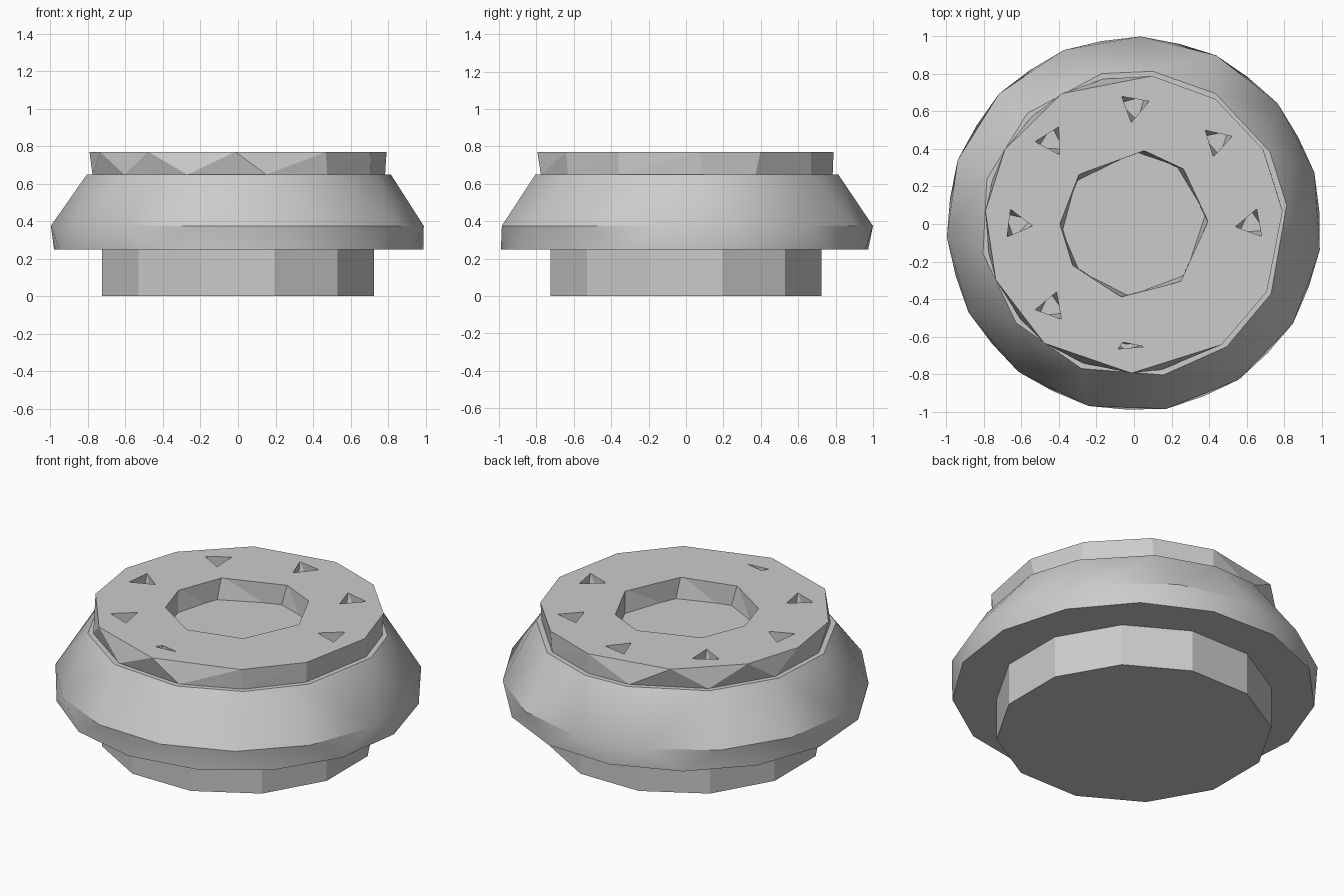
import bpy
import bmesh
from math import radians, sin, cos

cube = bpy.data.objects.get("Cube")
if cube:
    bpy.data.objects.remove(cube, do_unlink=True)

# One plain grey for the whole fitting
grey = bpy.data.materials.new("plain_grey")
grey.use_nodes = True
colour = (0.6, 0.6, 0.6, 1)
grey.diffuse_color = colour
grey.node_tree.nodes["Principled BSDF"].inputs["Base Color"].default_value = colour


def ring(radius, z, angles, centre=(0, 0), squash=1):
    """Polygon with corners at the given angles."""
    return [(centre[0] + radius * cos(radians(a)),
             centre[1] + radius * squash * sin(radians(a)), z) for a in angles]


def even(count, start):
    return [start + i * 360 / count for i in range(count)]


def add_hull(bm, *rings):
    """Close stacked rings into one faceted convex solid."""
    verts = [bm.verts.new(p) for r in rings for p in r]
    bmesh.ops.convex_hull(bm, input=verts)


def make_object(name, bm):
    bmesh.ops.dissolve_limit(bm, angle_limit=radians(0.5), verts=bm.verts, edges=bm.edges)
    bmesh.ops.recalc_face_normals(bm, faces=bm.faces)
    mesh = bpy.data.meshes.new(name)
    bm.to_mesh(mesh)
    bm.free()
    mesh.materials.append(grey)
    obj = bpy.data.objects.new(name, mesh)
    bpy.context.collection.objects.link(obj)
    return obj


def activate(obj):
    bpy.ops.object.select_all(action='DESELECT')
    obj.select_set(True)
    bpy.context.view_layer.objects.active = obj


def solid(name, *rings):
    bm = bmesh.new()
    add_hull(bm, *rings)
    return make_object(name, bm)


SHOULDER_Z, TOP_Z = 0.65, 0.77
shoulder_angles = [-79, -53, -27, 7, 28, 58, 83, 102, 134, 163, 191, 220, 250]
top_angles = [-91, -54, -27, 5, 30, 57, 83, 119, 150, 175, 202, 233]

# Foot
solid("foot", ring(0.75, 0, even(12, 15)), ring(0.75, 0.26, even(12, 15)))

# Wide body with zigzag lower band and sloping shoulder
body = solid("body", ring(0.99, 0.25, even(15, -92)),
             ring(1.0, 0.375, even(15, -80)),
             ring(0.82, SHOULDER_Z, shoulder_angles))
activate(body)
bpy.ops.object.shade_smooth_by_angle(angle=radians(25))

# Collar
collar = solid("collar", ring(0.79, SHOULDER_Z - 0.002, shoulder_angles),
               ring(0.795, TOP_Z, top_angles))

# Cutter for the central recess and the small three-sided pits
bm = bmesh.new()
recess = [2, 48, 82, 138, 180, 214, 260, 309]
add_hull(bm, ring(0.375, SHOULDER_Z - 0.05, [a + 6 for a in recess]),
         ring(0.395, TOP_Z + 0.01, recess))
pit_spin = {0: 70, 45: 17, 90: 20, 135: 62, 180: -7, 225: 70, 270: -10}
for place, spin in pit_spin.items():
    centre = (0.625 * cos(radians(place)), 0.625 * sin(radians(place)))
    squash = 1
    if place == 270:
        squash, centre = 0.25, (-0.03, -0.65)
    add_hull(bm, ring(0.055, SHOULDER_Z - 0.05, even(3, spin + 25), centre, squash),
             ring(0.085, TOP_Z + 0.005, even(3, spin), centre, squash))
cutter = make_object("collar_cutter", bm)
cutter.hide_render = True

activate(collar)
cut = collar.modifiers.new("openings", 'BOOLEAN')
cut.operation = 'DIFFERENCE'
cut.solver = 'EXACT'
cut.object = cutter
bpy.ops.object.modifier_apply(modifier=cut.name)
bpy.data.objects.remove(cutter, do_unlink=True)
